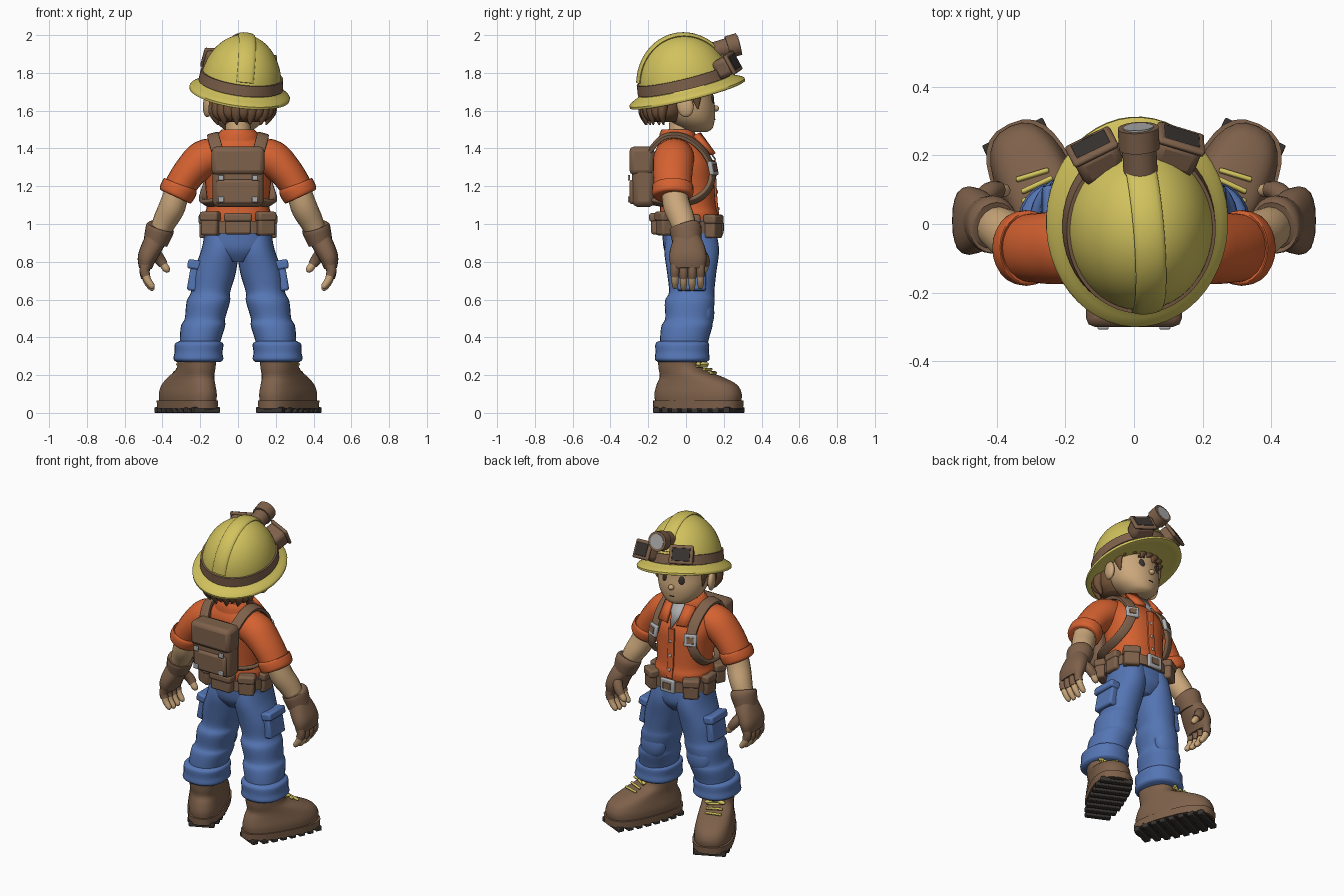
import bpy, bmesh, math
from math import cos, sin, pi, radians
from mathutils import Vector, Matrix, Euler

if "Cube" in bpy.data.objects:
    bpy.data.objects.remove(bpy.data.objects["Cube"])


def material(name, r, g, b):
    m = bpy.data.materials.new(name)
    m.use_nodes = True
    m.diffuse_color = (r, g, b, 1)
    m.node_tree.nodes["Principled BSDF"].inputs["Base Color"].default_value = (r, g, b, 1)
    return m


YELLOW = material("helmet yellow", .64, .54, .11)
ORANGE = material("shirt orange", .66, .12, .03)
BLUE = material("denim blue", .09, .18, .46)
BROWN = material("leather brown", .21, .12, .07)
HAIR = material("hair brown", .17, .085, .04)
SKIN = material("skin", .6, .39, .2)
METAL = material("metal grey", .42, .42, .43)
DARK = material("dark rubber", .04, .034, .03)


def place(x=0, y=0, z=0, rx=0, ry=0, rz=0):
    rot = Euler((radians(rx), radians(ry), radians(rz))).to_matrix().to_4x4()
    return Matrix.Translation((x, y, z)) @ rot


WORLD = Matrix()
HEAD = place(x=.01, rz=5)
HELMET = place(.012, 0, 1.72, 14, 6, 5)


def finish(name, bm, mat, frame=WORLD, mirror=False, bevel=0):
    bmesh.ops.recalc_face_normals(bm, faces=bm.faces)
    me = bpy.data.meshes.new(name)
    bm.to_mesh(me)
    bm.free()
    me.materials.append(mat)
    me.shade_smooth()
    me.set_sharp_from_angle(angle=radians(45))
    ob = bpy.data.objects.new(name, me)
    bpy.context.collection.objects.link(ob)
    ob.matrix_world = frame
    if bevel:
        mod = ob.modifiers.new("bevel", 'BEVEL')
        mod.width, mod.segments = bevel, 2
    if mirror:
        ob.modifiers.new("mirror", 'MIRROR').use_bisect_axis[0] = False
    return ob


def smooth_rows(rows, steps):
    # Catmull-Rom interpolation of any row of numbers
    out = []
    for i in range(len(rows) - 1):
        a, b, c, d = (rows[max(0, min(len(rows) - 1, i + k))] for k in (-1, 0, 1, 2))
        for s in range(steps):
            t = s / steps
            out.append([.5 * (2 * q + (r - p) * t + (2 * p - 5 * q + 4 * r - u) * t * t
                        + (3 * q - p - 3 * r + u) * t ** 3) for p, q, r, u in zip(a, b, c, d)])
    return out + [list(rows[-1])]


def skin_rings(name, rings, mat, **kw):
    bm = bmesh.new()
    rows = [[bm.verts.new(p) for p in ring] for ring in rings]
    n = len(rows[0])
    for a, b in zip(rows, rows[1:]):
        for i in range(n):
            bm.faces.new((a[i], a[(i + 1) % n], b[(i + 1) % n], b[i]))
    bm.faces.new(rows[0])
    bm.faces.new(rows[-1])
    return finish(name, bm, mat, **kw)


def oval(power, seg):
    pts = []
    for i in range(seg):
        c, s = cos(2 * pi * i / seg), sin(2 * pi * i / seg)
        pts.append((math.copysign(abs(c) ** (2 / power), c), math.copysign(abs(s) ** (2 / power), s)))
    return pts


def loft(name, rows, mat, power=2, seg=28, steps=4, taper=0, **kw):
    # rows: x, y, z, half width, half depth
    rings = [[(x + a * rx * (1 + taper * b), y + b * ry, z) for a, b in oval(power, seg)]
             for x, y, z, rx, ry in smooth_rows(rows, steps)]
    return skin_rings(name, rings, mat, **kw)


def tube(name, rows, mat, hint=None, power=2, seg=16, steps=4, **kw):
    # rows: x, y, z, half width, half thickness; thickness follows the hint direction
    rows = smooth_rows(rows, steps)
    pts = [Vector(r[:3]) for r in rows]
    rings = []
    for i, r in enumerate(rows):
        t = (pts[min(i + 1, len(pts) - 1)] - pts[max(i - 1, 0)]).normalized()
        h = pts[i] - hint if hint else Vector((0, 1, 0)) if abs(t.y) < .8 else Vector((0, 0, 1))
        side = t.cross(h).normalized()
        up = side.cross(t)
        rings.append([pts[i] + side * a * r[3] + up * b * r[4] for a, b in oval(power, seg)])
    return skin_rings(name, rings, mat, **kw)


def box(name, at, size, mat, bevel=.012, **kw):
    bm = bmesh.new()
    bmesh.ops.create_cube(bm, size=1, matrix=at @ Matrix.Diagonal((*size, 1)))
    return finish(name, bm, mat, bevel=bevel, **kw)


def ball(name, at, size, mat, **kw):
    bm = bmesh.new()
    bmesh.ops.create_uvsphere(bm, u_segments=20, v_segments=12, radius=1,
                              matrix=at @ Matrix.Diagonal((*size, 1)))
    return finish(name, bm, mat, **kw)


def plate(name, pts, mat, thick=.008, **kw):
    bm = bmesh.new()
    bm.faces.new([bm.verts.new(p) for p in pts])
    ob = finish(name, bm, mat, **kw)
    mod = ob.modifiers.new("solid", 'SOLIDIFY')
    mod.thickness, mod.offset = thick, 0


# Boots, turned outwards, with treaded soles and laces
BOOT = place(.225, -.01, 0, rz=-25)
def boot(maker, *args, **kw):
    ob = maker(*args, **kw)
    ob.data.transform(BOOT)
    ob.modifiers.new("mirror", 'MIRROR')

boot(loft, "boot_uppers", [(0, .08, .05, .11, .24), (0, .08, .1, .113, .245), (0, .072, .15, .105, .225),
     (0, .04, .19, .098, .175), (0, -.02, .235, .092, .12), (0, -.03, .3, .095, .115)], BROWN, power=2.4, taper=.12)
boot(loft, "boot_soles", [(0, .08, .022, .115, .25), (0, .08, .065, .118, .253)], BROWN, power=2.6, taper=.15, steps=1)
boot(loft, "sole_bottoms", [(0, .08, .015, .105, .24), (0, .08, .03, .105, .24)], DARK, power=2.6, taper=.15, steps=1)
for i in range(8):
    y = -.13 + .06 * i
    w = .225 * (1 - abs((y - .09) / .28) ** 3) ** .4 * (.94 + .35 * y)
    boot(box, "tread_bar", place(0, y, .015), (w, .038, .03), DARK, bevel=.005)
for i in range(3):
    boot(box, "boot_lace", place(0, .105 + .032 * i, .248 - .018 * i, rx=-32, rz=8 * (i - 1)), (.1, .014, .016), YELLOW, bevel=.005)
for s in (-1, 1):
    boot(ball, "lace_bow", place(.035 * s, .1, .258, rz=30 * s), (.03, .014, .012), YELLOW)

# Trousers
loft("trouser_legs", [(.085, .03, .96, .09, .13), (.095, .03, .86, .1, .145), (.125, .03, .74, .113, .13),
     (.145, .03, .64, .104, .12), (.157, .02, .59, .115, .132), (.175, .015, .5, .107, .125),
     (.185, .005, .46, .117, .135), (.2, -.01, .38, .108, .128), (.205, -.015, .3, .1, .12)], BLUE, power=2.2, mirror=True)
loft("trouser_cuffs", [(.208, -.02, .27, .118, .13), (.21, -.02, .285, .132, .145), (.209, -.02, .32, .127, .142),
     (.206, -.02, .365, .128, .142), (.205, -.02, .38, .105, .125)], BLUE, power=2.3, mirror=True)
loft("hips", [(0, .025, .8, .06, .1), (0, .025, .86, .17, .14), (0, .02, .94, .182, .145), (0, .015, 1.02, .175, .145)], BLUE, power=2.3)
box("thigh_pockets", place(.232, .03, .72, ry=-10), (.055, .15, .15), BLUE, mirror=True)
box("thigh_pocket_flaps", place(.232, .03, .785, ry=-10), (.07, .165, .05), BLUE, mirror=True)
ball("knee_patches", place(.165, .1, .53, ry=-12), (.085, .05, .1), BLUE, mirror=True)

# Belt, pouches and buckle
loft("belt", [(0, .015, .95, .188, .168), (0, .015, 1.015, .186, .166)], BROWN, power=2.3, steps=1)
box("back_pouch", place(0, -.155, 1.0), (.14, .06, .11), BROWN)
box("back_pouch_flap", place(0, -.16, 1.035), (.15, .07, .045), BROWN)
for name, x, y, turn, z in (("rear_hip_pouch", .145, -.115, 25, 1.0), ("side_hip_pouch", .172, .025, 90, .985),
                            ("front_hip_pouch", .14, .145, -30, .985)):
    box(name, place(x, y, z, rz=turn), (.095, .065, .12), BROWN, mirror=True)
    box(name + "_flap", place(x, y, z + .04, rz=turn), (.103, .075, .05), BROWN, mirror=True)
box("belt_buckle", place(0, .187, .985), (.1, .022, .085), METAL, bevel=.008)
box("belt_buckle_center", place(0, .197, .985), (.055, .009, .042), BROWN, bevel=.002)

# Shirt
loft("shirt_body", [(0, .015, .995, .165, .15), (0, .015, 1.05, .176, .155), (0, .01, 1.1, .165, .148), (0, 0, 1.22, .175, .15),
     (0, -.01, 1.32, .185, .15), (0, -.03, 1.4, .165, .125), (0, -.04, 1.45, .115, .095), (0, -.04, 1.475, .08, .08)], ORANGE, power=2.3)
tube("sleeves", [(.1, -.06, 1.365, .09, .1), (.18, -.065, 1.345, .1, .108), (.25, -.07, 1.28, .09, .105),
     (.3, -.07, 1.21, .084, .1), (.325, -.07, 1.16, .08, .1)], ORANGE, seg=24, mirror=True)
tube("sleeve_cuffs", [(.302, -.07, 1.21, .08, .09), (.306, -.07, 1.2, .096, .109), (.33, -.07, 1.155, .094, .107),
     (.335, -.07, 1.145, .08, .09)], ORANGE, seg=24, mirror=True)
loft("collar_band", [(0, -.045, 1.44, .12, .1), (0, -.045, 1.475, .108, .095), (0, -.045, 1.5, .085, .085)], ORANGE)
plate("undershirt", [(-.06, .062, 1.475), (.06, .062, 1.475), (0, .157, 1.34)], METAL)
plate("collar_flaps", [(.045, .07, 1.48), (.105, .045, 1.47), (.1, .135, 1.37), (.035, .15, 1.37)], ORANGE, thick=.02, mirror=True)
tube("shirt_placket", [(0, .148, 1.34, .022, .009), (0, .152, 1.22, .022, .009), (0, .16, 1.1, .022, .009),
     (0, .17, 1.03, .022, .009)], ORANGE, power=5)
for z in (1.08, 1.17, 1.26):
    ball("shirt_button", place(0, .173 - (z - 1.05) * .08, z), (.01, .007, .01), METAL)

# Backpack and harness
box("backpack", place(0, -.225, 1.25), (.27, .12, .32), BROWN, bevel=.03)
box("backpack_flap", place(0, -.235, 1.335), (.28, .13, .15), BROWN, bevel=.025)
box("backpack_pocket", place(0, -.275, 1.17), (.23, .05, .13), BROWN, bevel=.015)
for z in (1.245, 1.13):
    box("backpack_tabs", place(.09, -.302, z), (.032, .012, .03), METAL, bevel=.004, mirror=True)
tube("shoulder_straps", [(.11, -.19, 1.39, .032, .012), (.13, -.12, 1.46, .032, .012), (.13, -.02, 1.465, .032, .012),
     (.128, .08, 1.4, .032, .012), (.13, .135, 1.3, .03, .012), (.16, .125, 1.2, .028, .012), (.182, .05, 1.13, .026, .012),
     (.165, -.09, 1.11, .026, .012), (.1, -.18, 1.12, .026, .012)],
     BROWN, hint=Vector((.08, -.03, 1.27)), power=5, mirror=True)
CHEST = place(.132, .143, 1.295, rx=12, rz=-25)
box("strap_buckles", CHEST, (.078, .024, .075), METAL, bevel=.008, mirror=True)
box("strap_buckle_centers", CHEST @ place(0, .011, 0), (.042, .009, .038), BROWN, bevel=.002, mirror=True)

# Forearms, gloves and fingers
tube("forearms", [(.32, -.065, 1.2, .06, .065), (.345, -.05, 1.1, .07, .072), (.385, -.02, 1.02, .064, .068),
     (.425, 0, .94, .05, .055)], SKIN, mirror=True)
tube("glove_cuffs", [(.408, -.005, .99, .062, .068), (.413, -.002, .975, .076, .085), (.437, .005, .9, .065, .075)], BROWN, seg=20, mirror=True)
tube("glove_palms", [(.425, 0, .94, .058, .065), (.455, .008, .88, .056, .09), (.482, .01, .82, .05, .1),
     (.49, .01, .765, .034, .088)], BROWN, seg=20, power=2.4, mirror=True)
for i in range(4):
    y = -.058 + .045 * i
    z = .01 * abs(i - 1.5)
    tube("glove_finger", [(.485, y, .79, .03, .025), (.495, y, .74 + z, .026, .024), (.488, y, .71 + z, .025, .024)], BROWN, seg=12, mirror=True)
    tube("fingertip", [(.494, y, .735 + z, .021, .02), (.48, y, .69 + z, .02, .019), (.455, y, .655 + z, .016, .015),
         (.446, y, .645 + z, .006, .006)], SKIN, seg=12, mirror=True)
tube("glove_thumb", [(.455, .06, .87, .03, .03), (.42, .095, .82, .03, .028), (.395, .1, .785, .025, .025)], BROWN, seg=12, mirror=True)
tube("thumb_tip", [(.4, .1, .79, .02, .02), (.378, .098, .76, .019, .019), (.37, .096, .745, .008, .008)], SKIN, seg=12, mirror=True)

# Head, face and ears
loft("neck", [(0, -.03, 1.4, .07, .07), (0, -.02, 1.58, .065, .065)], SKIN, steps=1)
loft("face", [(0, .06, 1.487, .045, .05), (0, .055, 1.505, .085, .085), (0, .03, 1.55, .132, .122), (0, .012, 1.61, .155, .143),
     (0, .005, 1.68, .16, .14), (0, 0, 1.76, .158, .14), (0, 0, 1.82, .12, .11)], SKIN, frame=HEAD)
ball("nose", place(0, .158, 1.612), (.018, .018, .016), SKIN, frame=HEAD)
ball("ears", place(.173, -.02, 1.625, rx=10, rz=-15), (.022, .045, .06), SKIN, frame=HEAD, mirror=True)
ball("eyes", place(.058, .134, 1.655, rz=-20), (.019, .01, .032), DARK, frame=HEAD, mirror=True)
box("eyebrows", place(.062, .135, 1.702, ry=8, rz=-20), (.045, .012, .011), HAIR, bevel=.003, frame=HEAD, mirror=True)
box("mouth", place(0, .152, 1.553), (.03, .008, .005), DARK, bevel=.001, frame=HEAD)

# Hair with pointed locks
loft("hair_back", [(0, -.11, 1.54, .1, .075), (0, -.11, 1.58, .145, .11), (0, -.095, 1.65, .158, .125), (0, -.06, 1.74, .165, .14)], HAIR, frame=HEAD)
for i in range(11):
    a = radians(195 + 15 * i)
    x, y = .14 * cos(a), -.1 + .115 * sin(a)
    tube("hair_lock", [(x, y, 1.66, .036, .03), (x * 1.08, y - .012, 1.59, .032, .026), (x * .95, y, 1.525 + .02 * (i % 2), .004, .004)],
         HAIR, seg=10, frame=HEAD)
for i in range(7):
    x = -.135 + .045 * i
    y = .015 + .135 * math.sqrt(1 - (x / .165) ** 2)
    tube("fringe_lock", [(x, y - .025, 1.79, .036, .025), (x + .01, y, 1.745, .034, .018), (x + .025, y - .005, 1.69 + .018 * (i % 2), .004, .004)],
         HAIR, seg=10, frame=HEAD)
tube("sideburns", [(.15, .04, 1.75, .02, .04), (.16, .04, 1.69, .016, .032), (.152, .05, 1.61, .004, .004)], HAIR, frame=HEAD, mirror=True)

# Helmet with brim, ridge and band
dome = [(0, 0, .285 * sin(radians(a)), .217 * cos(radians(a)), .25 * cos(radians(a))) for a in range(4, 90, 7)]
loft("helmet", [(0, 0, -.025, .2, .23), (0, 0, -.038, .258, .305), (0, 0, -.028, .267, .314), (0, 0, -.015, .262, .308), (0, 0, .01, .222, .256)]
     + dome, YELLOW, seg=48, steps=2, frame=HELMET)
tube("helmet_ridge", [(0, .25 * sin(radians(a)), .285 * cos(radians(a)), .045, .013) for a in range(-72, 73, 12)],
     YELLOW, hint=Vector((0, 0, -.01)), frame=HELMET)
loft("goggle_band", [(0, 0, .018, .225, .258), (0, 0, .075, .219, .251)], BROWN, seg=48, steps=1, frame=HELMET)

# Goggles
GOGGLE = place(.115, .225, .075, 16, 0, -22)
box("goggle_frames", GOGGLE, (.135, .1, .105), BROWN, bevel=.025, frame=HELMET, mirror=True)
box("goggle_rims", GOGGLE @ place(0, .045, 0), (.145, .022, .115), BROWN, bevel=.01, frame=HELMET, mirror=True)
box("goggle_lenses", GOGGLE @ place(0, .054, 0), (.108, .009, .078), DARK, bevel=.003, frame=HELMET, mirror=True)

# Head lamp
tube("lamp_body", [(0, .14, .15, .05, .05), (0, .27, .157, .05, .05)], BROWN, seg=24, steps=1, frame=HELMET)
tube("lamp_rim", [(0, .265, .157, .06, .06), (0, .328, .16, .06, .06)], BROWN, seg=24, steps=1, frame=HELMET)
tube("lamp_lens", [(0, .323, .16, .045, .045), (0, .331, .16, .045, .045)], METAL, seg=24, steps=1, frame=HELMET)
